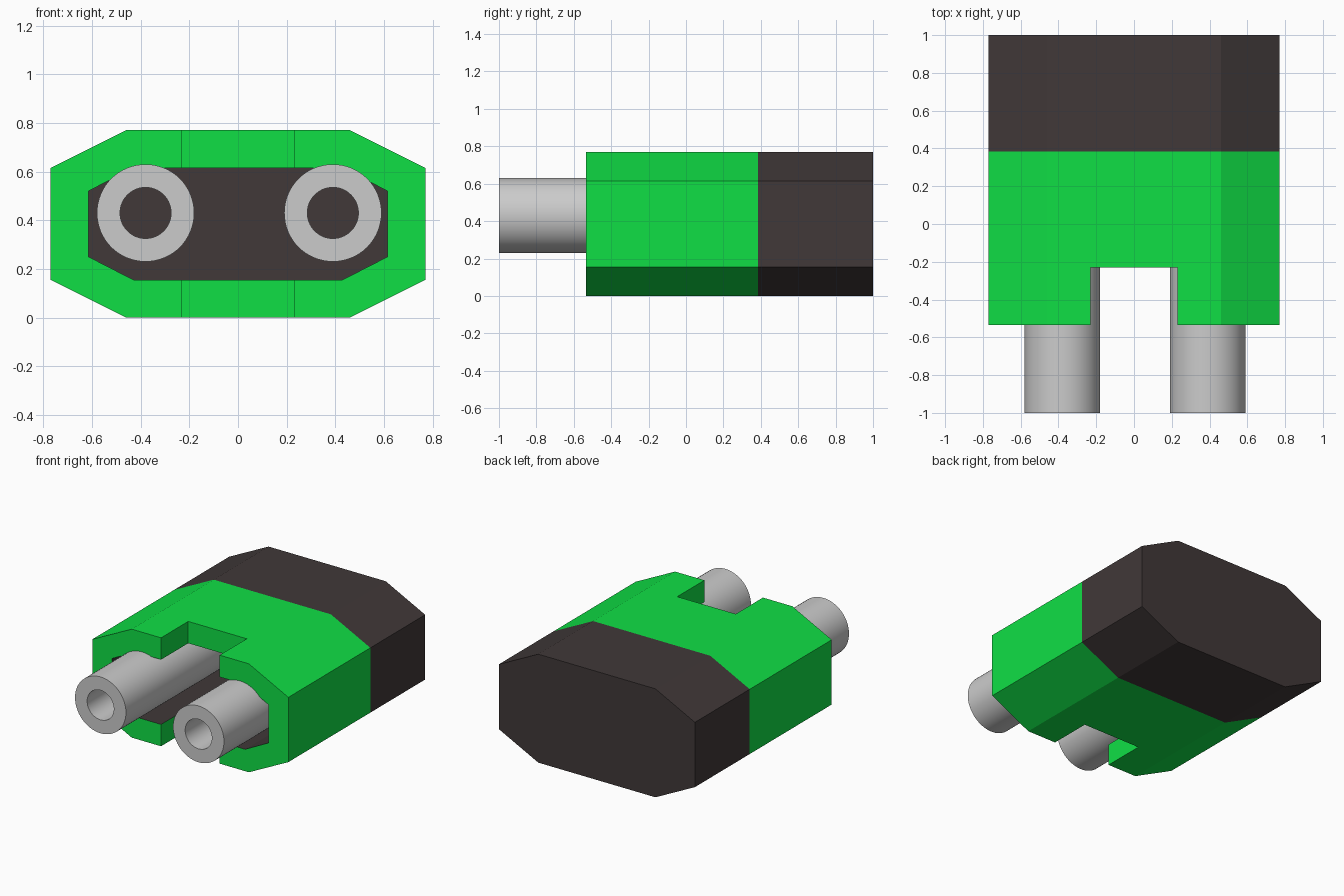
import bpy, bmesh, math

if "Cube" in bpy.data.objects:
    bpy.data.objects.remove(bpy.data.objects["Cube"])


def material(name, rgb):
    m = bpy.data.materials.new(name)
    m.diffuse_color = (*rgb, 1)
    m.use_nodes = True
    m.node_tree.nodes["Principled BSDF"].inputs["Base Color"].default_value = m.diffuse_color
    return m


dark = material("dark_plastic", (0.052, 0.040, 0.040))
green = material("green_plastic", (0.005, 0.74, 0.06))


def new_object(name, bm, mats=()):
    bmesh.ops.recalc_face_normals(bm, faces=bm.faces)
    me = bpy.data.meshes.new(name)
    bm.to_mesh(me)
    bm.free()
    for m in mats:
        me.materials.append(m)
    ob = bpy.data.objects.new(name, me)
    bpy.context.collection.objects.link(ob)
    return ob


def octagon(w, flat, z0, z1, chamfer):
    """Half width w, half width of the flat top, z range, corner height."""
    right = [(flat, z0), (w, z0 + chamfer), (w, z1 - chamfer), (flat, z1)]
    return right + [(-x, z) for x, z in reversed(right)]


def prism(name, profile, y0, y1, mats=()):
    bm = bmesh.new()
    face = bm.faces.new([bm.verts.new((x, y0, z)) for x, z in profile])
    ext = bmesh.ops.extrude_face_region(bm, geom=[face], use_keep_orig=True)
    verts = [g for g in ext["geom"] if isinstance(g, bmesh.types.BMVert)]
    bmesh.ops.translate(bm, verts=verts, vec=(0, y1 - y0, 0))
    return new_object(name, bm, mats)


def cut(ob, cutter):
    cutter.hide_render = True
    mod = ob.modifiers.new("cut", "BOOLEAN")
    mod.operation = "DIFFERENCE"
    mod.solver = "EXACT"
    mod.object = cutter
    bpy.context.view_layer.objects.active = ob
    bpy.ops.object.modifier_apply(modifier=mod.name)
    bpy.data.objects.remove(cutter)


FRONT, SEAM, BACK = -0.535, 0.385, 1.0
outer = octagon(0.77, 0.46, 0, 0.77, 0.155)
inner = octagon(0.615, 0.43, 0.155, 0.615, 0.095)

# Dark rear block
prism("rear_block", outer, SEAM, BACK, [dark])

# Green front sleeve, hollow, notched above and below
sleeve = prism("front_sleeve", outer, FRONT, SEAM, [green, dark])
cut(sleeve, prism("cavity_cutter", inner, FRONT - 0.1, SEAM + 0.1))
notch = [(-0.23, -0.1), (0.23, -0.1), (0.23, 0.9), (-0.23, 0.9)]
cut(sleeve, prism("notch_cutter", notch, FRONT - 0.1, -0.23))

# Dark lining on the cavity walls
verts = sleeve.data.vertices
for p in sleeve.data.polygons:
    pts = [verts[i].co for i in p.vertices]
    lining = all(abs(c.x) < 0.617 and 0.153 < c.z < 0.617 for c in pts)
    p.material_index = 1 if lining else 0

# Two hollow contact tubes
N = 64
for side, x in (("left", -0.38), ("right", 0.39)):
    bm = bmesh.new()
    loops = []
    for r, y in ((0.2, -1), (0.2, SEAM), (0.105, SEAM), (0.105, -1)):
        loops.append([bm.verts.new((x + r * math.cos(a), y, 0.43 + r * math.sin(a)))
                      for a in (2 * math.pi * i / N for i in range(N))])
    for k in range(4):
        a, b = loops[k], loops[(k + 1) % 4]
        for i in range(N):
            j = (i + 1) % N
            bm.faces.new((a[i], a[j], b[j], b[i]))
    tube = new_object(side + "_contact_tube", bm)
    bpy.ops.object.select_all(action="DESELECT")
    tube.select_set(True)
    bpy.context.view_layer.objects.active = tube
    bpy.ops.object.shade_smooth_by_angle(angle=math.radians(35))
